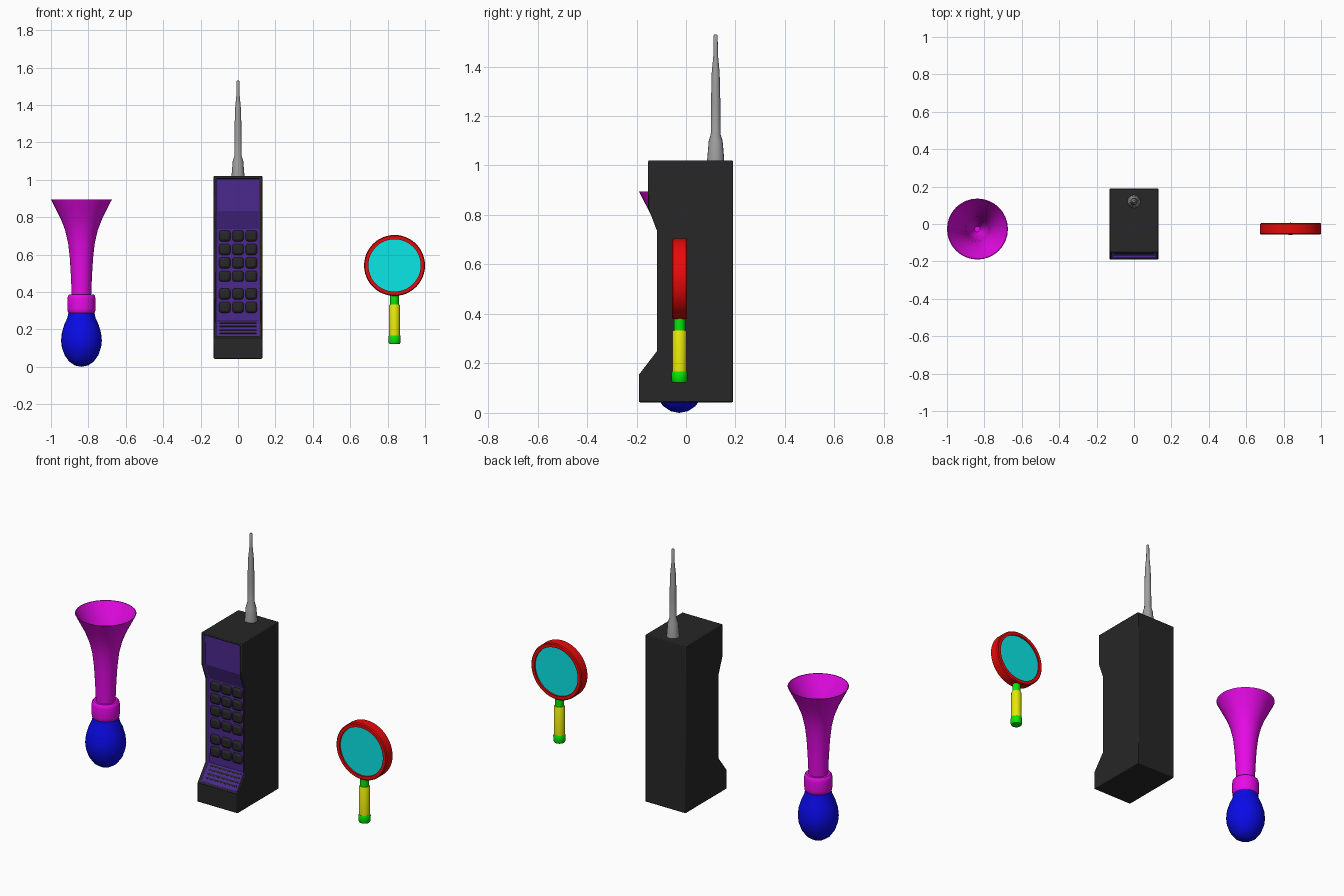
import bpy, bmesh, math
from mathutils import Matrix

if "Cube" in bpy.data.objects:
    bpy.data.objects.remove(bpy.data.objects["Cube"])

def mat(name, *rgb):
    m = bpy.data.materials.new(name)
    m.diffuse_color = (*rgb, 1)
    m.use_nodes = True
    m.node_tree.nodes["Principled BSDF"].inputs["Base Color"].default_value = m.diffuse_color
    return m

BLACK = mat("black", 0.02, 0.02, 0.02)
PURPLE = mat("purple", 0.07, 0.022, 0.27)
GREY = mat("grey", 0.35, 0.35, 0.35)
MAGENTA = mat("magenta", 0.8, 0.003, 0.8)
BLUE = mat("blue", 0.003, 0.003, 0.8)
RED = mat("red", 0.8, 0.003, 0.003)
CYAN = mat("cyan", 0.003, 0.8, 0.8)
GREEN = mat("green", 0.003, 0.8, 0.003)
YELLOW = mat("yellow", 0.8, 0.8, 0.003)

def finish(bm, name, mats, loc=(0, 0, 0), rot_x=0.0, bevel=0.0, angle=35):
    me = bpy.data.meshes.new(name)
    bm.to_mesh(me)
    bm.free()
    ob = bpy.data.objects.new(name, me)
    bpy.context.collection.objects.link(ob)
    ob.location = loc
    ob.rotation_euler.x = rot_x
    for m in mats:
        me.materials.append(m)
    bpy.ops.object.select_all(action='DESELECT')
    ob.select_set(True)
    bpy.context.view_layer.objects.active = ob
    bpy.ops.object.shade_smooth_by_angle(angle=math.radians(angle))
    if bevel:
        b = ob.modifiers.new("bevel", 'BEVEL')
        b.width, b.segments = bevel, 2
        b.limit_method, b.angle_limit = 'ANGLE', math.radians(50)
    return ob

def lathe(name, profile, m, loc, rot_x=0.0, segs=32, closed=False):
    """Spin (radius, z) points about z."""
    bm = bmesh.new()
    rings = [[bm.verts.new((r * math.cos(2 * math.pi * i / segs),
                            r * math.sin(2 * math.pi * i / segs), z))
              for i in range(segs)] for r, z in profile]
    pairs = list(zip(rings, rings[1:]))
    if closed:
        pairs.append((rings[-1], rings[0]))
    for a, b in pairs:
        for i in range(segs):
            j = (i + 1) % segs
            bm.faces.new((a[i], a[j], b[j], b[i]))
    bmesh.ops.remove_doubles(bm, verts=bm.verts, dist=1e-5)
    bmesh.ops.recalc_face_normals(bm, faces=bm.faces)
    return finish(bm, name, [m], loc, rot_x)

def box(name, size, m, loc, rot_x=0.0, bevel=0.0):
    bm = bmesh.new()
    bmesh.ops.create_cube(bm, size=1, matrix=Matrix.Diagonal((*size, 1)))
    return finish(bm, name, [m], loc, rot_x, bevel)

# Phone body: side outline extruded in x, front strip inset and sunk in purple
outline = [(0.19, 0.043), (0.19, 1.02), (-0.153, 1.02), (-0.153, 0.83),
           (-0.117, 0.735), (-0.117, 0.25), (-0.19, 0.155), (-0.19, 0.043)]
bm = bmesh.new()
left, right = ([bm.verts.new((x, y, z)) for y, z in outline] for x in (-0.13, 0.13))
bm.faces.new(left)
bm.faces.new(right)
front = []
for i in range(len(outline)):
    j = (i + 1) % len(outline)
    f = bm.faces.new((left[i], left[j], right[j], right[i]))
    if 2 <= i <= 5:
        front.append(f)
bmesh.ops.recalc_face_normals(bm, faces=bm.faces)
bmesh.ops.inset_region(bm, faces=front, thickness=0.013, use_even_offset=True)
walls = bmesh.ops.inset_region(bm, faces=front, thickness=0.003, depth=-0.012,
                               use_even_offset=True)["faces"]
for f in front + walls:
    f.material_index = 1
finish(bm, "phone_body", [BLACK, PURPLE], bevel=0.004, angle=15)

# Keypad buttons
for r, z in enumerate((0.70, 0.628, 0.556, 0.484, 0.39, 0.318)):
    for c in (-1, 0, 1):
        box(f"button_{r}_{c + 1}", (0.062, 0.04, 0.06), BLACK,
            (c * 0.071, -0.097, z), bevel=0.014)

# Mouthpiece slits lying on the lower slope
slope = math.atan2(0.073, 0.095)
for i, z in enumerate((0.180, 0.198, 0.217, 0.235)):
    y = -0.19 + (z - 0.155) * 0.073 / 0.095 + 0.0145
    box(f"mouthpiece_slit_{i}", (0.2, 0.006, 0.009), BLACK, (0, y, z), -slope)

# Antenna
lathe("antenna", [(0, 1.0), (0.036, 1.0), (0.034, 1.03), (0.028, 1.10), (0.02, 1.125),
                  (0.019, 1.25), (0.016, 1.375), (0.009, 1.45), (0.008, 1.525),
                  (0.005, 1.53), (0, 1.53)], GREY, (0, 0.12, 0), segs=16)

# Squeeze horn
HORN = (-0.837, -0.027, 0)
lathe("horn_bulb", [(0, 0), (0.035, 0.007), (0.065, 0.027), (0.09, 0.062), (0.105, 0.105),
                    (0.109, 0.14), (0.105, 0.18), (0.092, 0.225), (0.076, 0.26),
                    (0.067, 0.3), (0, 0.3)], BLUE, HORN)
lathe("horn_collar", [(0, 0.285), (0.066, 0.285), (0.073, 0.293), (0.075, 0.31),
                      (0.075, 0.365), (0.072, 0.38), (0.065, 0.387), (0, 0.387)], MAGENTA, HORN)
lathe("horn_trumpet", [(0, 0.38), (0.052, 0.38), (0.056, 0.48), (0.062, 0.58), (0.071, 0.66),
                       (0.087, 0.73), (0.11, 0.79), (0.135, 0.84), (0.163, 0.895),
                       (0.159, 0.895), (0.131, 0.842), (0.105, 0.792), (0.082, 0.732),
                       (0.066, 0.662), (0.056, 0.58), (0.045, 0.48), (0.015, 0.41),
                       (0, 0.41)], MAGENTA, HORN)

# Magnifying glass
GX, GY, GZ = 0.837, -0.026, 0.542
lathe("glass_rim", [(0.14, -0.031), (0.158, -0.031), (0.163, -0.026), (0.163, 0.026),
                    (0.158, 0.031), (0.14, 0.031)], RED, (GX, GY, GZ), math.pi / 2, 48, True)
lathe("glass_lens", [(0, -0.022), (0.141, -0.022), (0.141, 0.022), (0, 0.022)],
      CYAN, (GX, GY, GZ), math.pi / 2, 48)
lathe("handle_neck", [(0, 0.32), (0.023, 0.32), (0.023, 0.385), (0, 0.385)],
      GREEN, (GX, GY, 0), segs=20)
lathe("handle_grip", [(0, 0.15), (0.029, 0.15), (0.029, 0.328), (0.026, 0.334), (0, 0.334)],
      YELLOW, (GX, GY, 0), segs=20)
lathe("handle_cap", [(0, 0.123), (0.028, 0.123), (0.032, 0.13), (0.033, 0.16),
                     (0.03, 0.168), (0, 0.168)], GREEN, (GX, GY, 0), segs=20)
